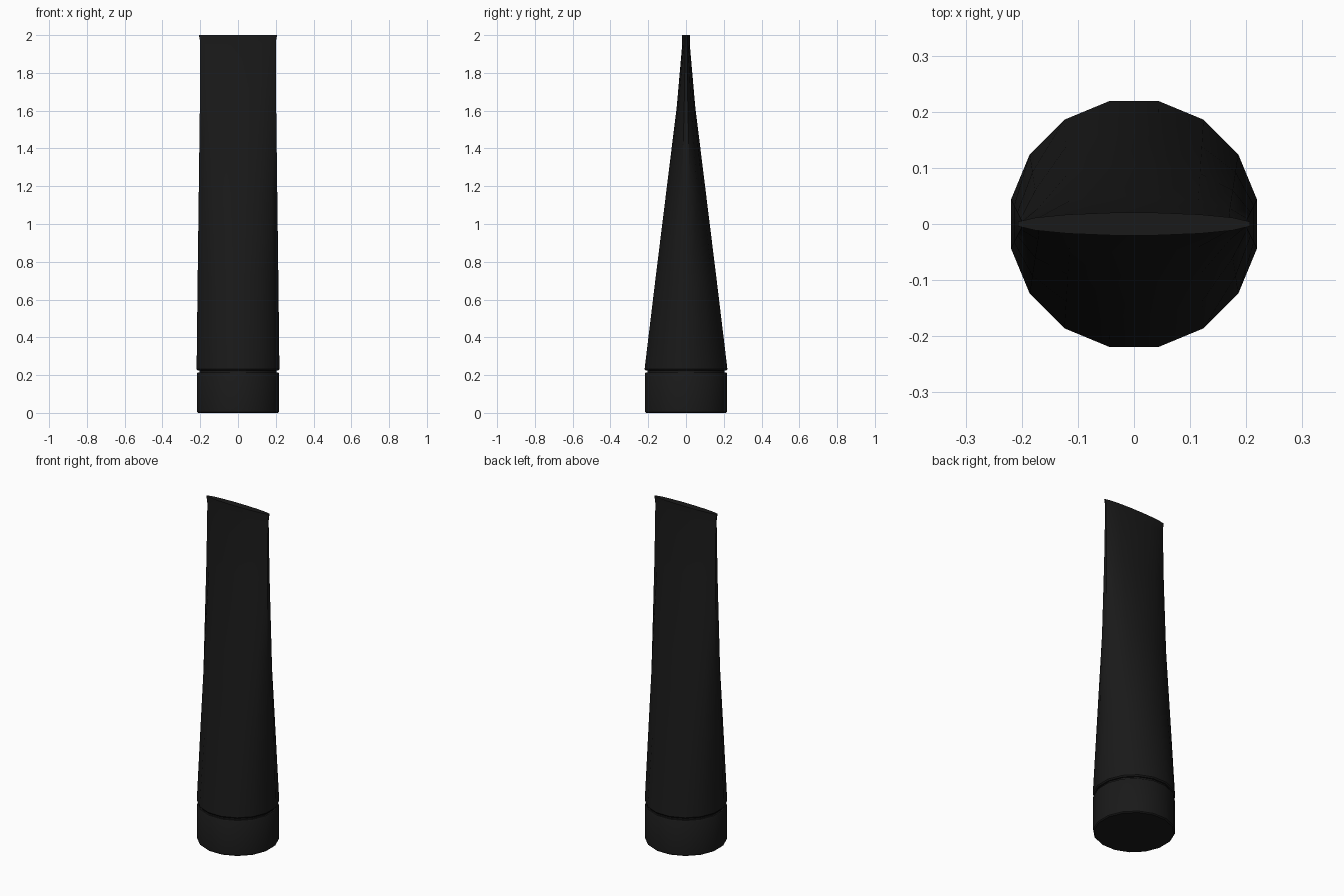
import bpy, bmesh, math

if "Cube" in bpy.data.objects:
    bpy.data.objects.remove(bpy.data.objects["Cube"])

SIDES = 16
black = bpy.data.materials.new("black_plastic")
black.diffuse_color = (0.01, 0.01, 0.01, 1)
black.use_nodes = True
black.node_tree.nodes["Principled BSDF"].inputs["Base Color"].default_value = black.diffuse_color


def loft(name, rings):
    """Closed solid through elliptical rings given as (z, radius_x, radius_y)."""
    bm = bmesh.new()
    loops = []
    for z, rx, ry in rings:
        loops.append([bm.verts.new((rx * math.cos(a), ry * math.sin(a), z))
                      for a in ((i + 0.5) * math.tau / SIDES for i in range(SIDES))])
    for low, high in zip(loops, loops[1:]):
        for i in range(SIDES):
            j = (i + 1) % SIDES
            bm.faces.new((low[i], low[j], high[j], high[i]))
    bm.faces.new(loops[0][::-1])
    bm.faces.new(loops[-1])
    mesh = bpy.data.meshes.new(name)
    bm.to_mesh(mesh)
    bm.free()
    obj = bpy.data.objects.new(name, mesh)
    bpy.context.collection.objects.link(obj)
    mesh.materials.append(black)
    bpy.ops.object.select_all(action='DESELECT')
    bpy.context.view_layer.objects.active = obj
    obj.select_set(True)
    bpy.ops.object.shade_smooth_by_angle(angle=math.radians(35))
    return obj


# Round screw cap with small bevels
loft("cap", [(0, 0.216, 0.216), (0.006, 0.222, 0.222),
             (0.207, 0.222, 0.222), (0.213, 0.218, 0.218)])

# Recessed neck between cap and tube
loft("neck", [(0.20, 0.209, 0.209), (0.24, 0.209, 0.209)])

# Tube flattening from a round shoulder to a crimped flat end
loft("tube", [(0.225, 0.218, 0.218), (0.232, 0.2235, 0.2235),
              (0.70, 0.218, 0.166), (1.16, 0.212, 0.108),
              (1.62, 0.206, 0.050), (1.95, 0.204, 0.0205),
              (1.97, 0.205, 0.0205), (2.0, 0.211, 0.0205)])
